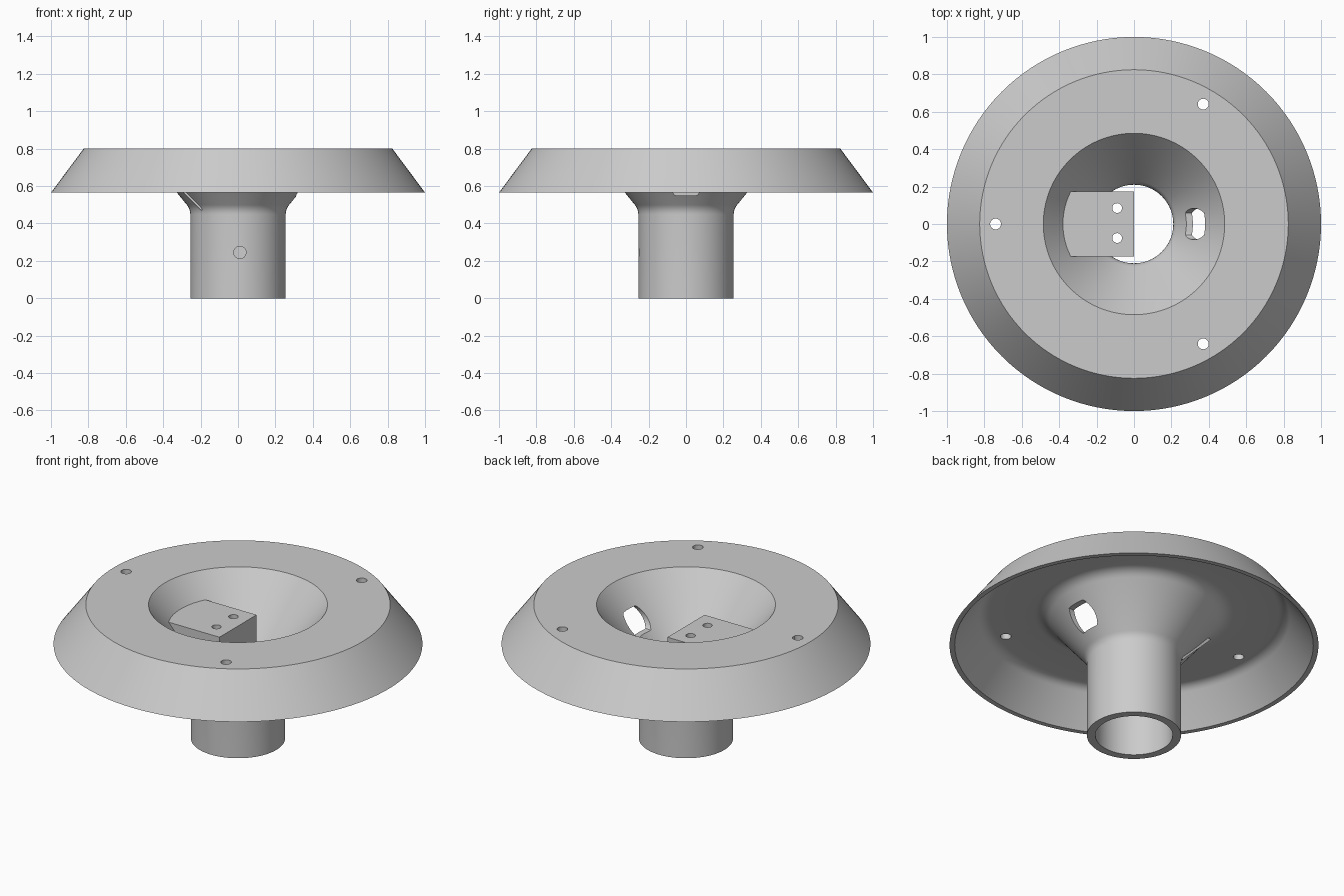
import bpy, bmesh, math
from mathutils import Vector

cube = bpy.data.objects.get("Cube")
if cube:
    bpy.data.objects.remove(cube, do_unlink=True)

grey = bpy.data.materials.new("plain_grey")
grey.use_nodes = True
grey.diffuse_color = (0.6, 0.6, 0.6, 1)
grey.node_tree.nodes["Principled BSDF"].inputs["Base Color"].default_value = (0.6, 0.6, 0.6, 1)


def finish(name, bm):
    bmesh.ops.recalc_face_normals(bm, faces=bm.faces)
    mesh = bpy.data.meshes.new(name)
    bm.to_mesh(mesh)
    bm.free()
    mesh.materials.append(grey)
    obj = bpy.data.objects.new(name, mesh)
    bpy.context.collection.objects.link(obj)
    return obj


def rounded(points, steps=6):
    """Round the corners of a closed profile; each point is (r, z, cut length)."""
    out = []
    for i, (r, z, cut) in enumerate(points):
        p = Vector((r, z))
        if not cut:
            out.append(p)
            continue
        before = Vector(points[i - 1][:2])
        after = Vector(points[(i + 1) % len(points)][:2])
        a = p + (before - p).normalized() * cut
        b = p + (after - p).normalized() * cut
        for s in range(steps + 1):
            t = s / steps
            out.append(a * (1 - t) ** 2 + p * 2 * t * (1 - t) + b * t * t)
    return out


def revolve(name, profile, segments=128):
    bm = bmesh.new()
    rings = []
    for k in range(segments):
        a = math.tau * k / segments
        rings.append([bm.verts.new((p.x * math.cos(a), p.x * math.sin(a), p.y)) for p in profile])
    n = len(profile)
    for k in range(segments):
        here, there = rings[k], rings[(k + 1) % segments]
        for i in range(n):
            j = (i + 1) % n
            bm.faces.new((here[i], there[i], there[j], here[j]))
    return finish(name, bm)


def prism(name, outline, axis, low, high):
    """Extrude a flat outline along the x, y or z axis."""
    place = {"x": lambda u, v, w: (w, u, v),
             "y": lambda u, v, w: (u, w, v),
             "z": lambda u, v, w: (u, v, w)}[axis]
    bm = bmesh.new()
    a = [bm.verts.new(place(u, v, low)) for u, v in outline]
    b = [bm.verts.new(place(u, v, high)) for u, v in outline]
    bm.faces.new(a)
    bm.faces.new(b)
    for i in range(len(a)):
        j = (i + 1) % len(a)
        bm.faces.new((a[i], a[j], b[j], b[i]))
    return finish(name, bm)


def circle(u, v, radius, sides=32):
    return [(u + radius * math.cos(math.tau * k / sides),
             v + radius * math.sin(math.tau * k / sides)) for k in range(sides)]


def cut(obj, cutter):
    cutter.hide_render = True
    mod = obj.modifiers.new("cut", "BOOLEAN")
    mod.operation = "DIFFERENCE"
    mod.solver = "EXACT"
    mod.object = cutter
    bpy.context.view_layer.objects.active = obj
    bpy.ops.object.modifier_apply(modifier=mod.name)
    bpy.data.objects.remove(cutter, do_unlink=True)


# Shell: tube, funnel, flat plate and sloping skirt in one wall
shell = revolve("funnel_shell", rounded([
    (0.21, 0, 0), (0.255, 0, 0),
    (0.255, 0.477, 0.03), (0.491, 0.765, 0.05),
    (0.823, 0.765, 0.04), (0.972, 0.565, 0),
    (1.0, 0.565, 0), (0.825, 0.8, 0),
    (0.485, 0.8, 0), (0.21, 0.465, 0.03),
]))

# Three screw holes through the plate
for k in range(3):
    a = math.radians(60 + 120 * k)
    cut(shell, prism("screw_cutter", circle(0.74 * math.cos(a), 0.74 * math.sin(a), 0.029),
                     "z", 0.7, 0.9))

# Cable slot through the funnel: a circle with flattened top and bottom
slot, previous = [], None
for y, z in circle(0, 0.611, 0.084, 48):
    point = (y, min(max(z, 0.55), 0.672))
    slot.append(point)
cut(shell, prism("slot_cutter", slot, "x", 0.2, 0.6))

# Set screw hole in the front of the tube
cut(shell, prism("set_screw_cutter", circle(0.01, 0.245, 0.033), "y", -0.4, -0.1))

# Mounting block across half of the funnel, with two screw holes
block = prism("mounting_block", [(0, 0.672), (-0.4, 0.672), (-0.2, 0.472), (0, 0.472)],
              "y", -0.175, 0.175)
for y in (-0.075, 0.085):
    cut(block, prism("block_cutter", circle(-0.09, y, 0.026), "z", 0.3, 0.8))

for obj in (shell, block):
    bpy.ops.object.select_all(action="DESELECT")
    obj.select_set(True)
    bpy.context.view_layer.objects.active = obj
    bpy.ops.object.shade_smooth_by_angle(angle=math.radians(30))
